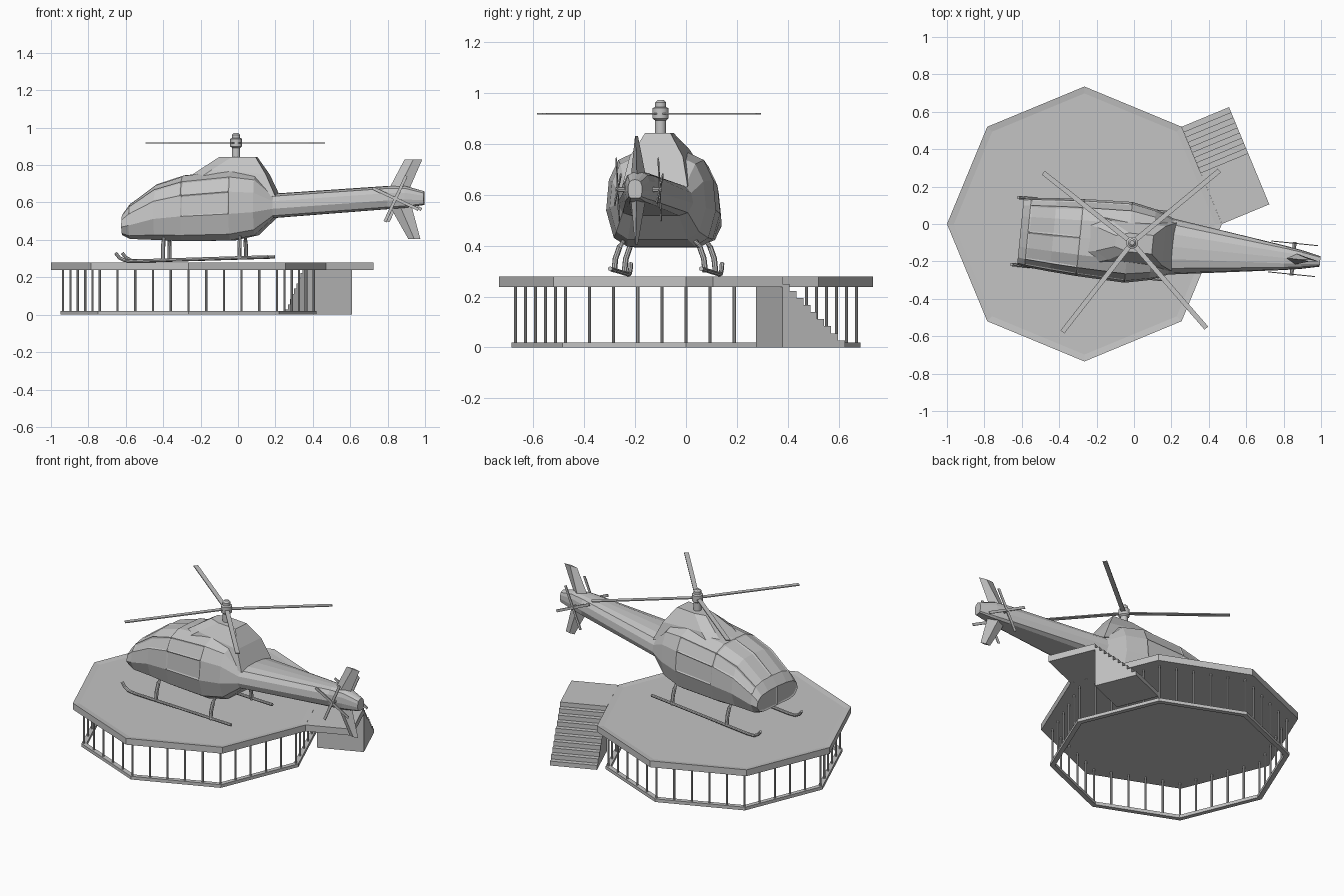
import bpy, bmesh
from math import sin, cos, pi, radians
from mathutils import Matrix, Vector

cube = bpy.data.objects.get("Cube")
if cube:
    bpy.data.objects.remove(cube)

grey = bpy.data.materials.new("plain grey")
grey.use_nodes = True
tone = (0.55, 0.55, 0.55, 1)
grey.diffuse_color = tone
grey.node_tree.nodes["Principled BSDF"].inputs["Base Color"].default_value = tone

# Placement of the pad and of the parked helicopter
PAD = Matrix.Translation((-0.265, 0, 0))
HELI = Matrix.Translation((-0.01, -0.1, 0)) @ Matrix.Rotation(radians(-5.7), 4, "Z")


def finish(bm, name, place, smooth=False):
    bmesh.ops.recalc_face_normals(bm, faces=bm.faces)
    mesh = bpy.data.meshes.new(name)
    bm.to_mesh(mesh)
    bm.free()
    mesh.transform(place)
    mesh.materials.append(grey)
    obj = bpy.data.objects.new(name, mesh)
    bpy.context.collection.objects.link(obj)
    if smooth:
        bpy.ops.object.select_all(action="DESELECT")
        obj.select_set(True)
        bpy.context.view_layer.objects.active = obj
        bpy.ops.object.shade_smooth_by_angle(angle=radians(40))
    return obj


def loft(bm, rings, caps=True):
    """Skin equal-length closed rings; returns faces keyed by (ring, side)."""
    rows = [[bm.verts.new(p) for p in ring] for ring in rings]
    count = len(rows[0])
    faces = {}
    for r in range(len(rows) - 1):
        for i in range(count):
            k = (i + 1) % count
            faces[r, i] = bm.faces.new((rows[r][i], rows[r][k], rows[r + 1][k], rows[r + 1][i]))
    if caps:
        bm.faces.new(rows[0])
        bm.faces.new(rows[-1])
    return faces, rows


def ring(radius, z, sides=8):
    return [(radius * cos(2 * pi * i / sides), radius * sin(2 * pi * i / sides), z) for i in range(sides)]


def tube(name, points, radius, place, sides=8):
    bm = bmesh.new()
    pts = [Vector(p) for p in points]
    rings = []
    for i, p in enumerate(pts):
        way = (pts[min(i + 1, len(pts) - 1)] - pts[max(i - 1, 0)]).normalized()
        side = way.cross(Vector((0, 1, 0)) if abs(way.y) < 0.7 else Vector((1, 0, 0))).normalized()
        up = way.cross(side)
        rings.append([p + radius * (side * cos(2 * pi * k / sides) + up * sin(2 * pi * k / sides))
                      for k in range(sides)])
    loft(bm, rings)
    return finish(bm, name, place, True)


# Octagonal deck with a slightly recessed top
bm = bmesh.new()
loft(bm, [ring(0.735, 0.238), ring(0.735, 0.278)])
bm.faces.ensure_lookup_table()
bmesh.ops.recalc_face_normals(bm, faces=bm.faces)
bmesh.ops.inset_region(bm, faces=[bm.faces[-1]], thickness=0.037, depth=-0.005)
finish(bm, "pad_deck", PAD)

# Ground ring
bm = bmesh.new()
loop = [ring(0.685, 0), ring(0.685, 0.02), ring(0.655, 0.02), ring(0.655, 0), ring(0.685, 0)]
loft(bm, loop, caps=False)
bmesh.ops.remove_doubles(bm, verts=bm.verts, dist=0.0001)
finish(bm, "pad_base_ring", PAD)

# Support posts, five spaces on each side
bm = bmesh.new()
corners = [Vector(p) for p in ring(0.67, 0.13)]
for i in range(8):
    for step in range(5):
        spot = corners[i].lerp(corners[(i + 1) % 8], step / 5)
        bmesh.ops.create_cone(bm, segments=8, radius1=0.006, radius2=0.006, depth=0.22,
                              matrix=Matrix.Translation(spot))
finish(bm, "pad_posts", PAD)

# Stair block and landing, one stepped profile along a deck edge
RUN, TOP, END, STEPS = 0.266, 0.278, 0.5625, 9
profile = [(0, 0), (RUN, 0), (RUN, 0.238), (END, 0.238), (END, TOP), (RUN, TOP)]
for n in range(STEPS, 0, -1):
    height = TOP * n / (STEPS + 1)
    profile += [(RUN * n / STEPS, height), (RUN * (n - 1) / STEPS, height)]
bm = bmesh.new()
loft(bm, [[(s, w, z) for s, z in profile] for w in (0, 0.274)])
finish(bm, "stairs_and_landing",
       Matrix.Translation((0.255, 0.52, 0)) @ Matrix.Rotation(radians(-67.5), 4, "Z"))

# Fuselage and boom: one cross-section scaled along the length
SECTION = [(0.62, 0), (0.86, 0.09), (1, 0.38), (0.95, 0.7), (0.78, 0.91), (0.45, 1)]
STATIONS = [  # length, floor, roof, half width
    (-0.6, 0.425, 0.54, 0.178), (-0.56, 0.405, 0.595, 0.185), (-0.425, 0.4, 0.695, 0.197),
    (-0.28, 0.393, 0.742, 0.207), (-0.02, 0.397, 0.77, 0.217), (0.11, 0.425, 0.75, 0.19),
    (0.21, 0.518, 0.645, 0.15), (0.82, 0.565, 0.686, 0.065), (0.91, 0.572, 0.686, 0.05),
    (1.01, 0.587, 0.657, 0.028)]
rings = []
for x, low, high, wide in STATIONS:
    half = [(x, wide * w, low + (high - low) * t) for w, t in SECTION]
    rings.append([(x, 0, low)] + half + [(x, 0, high + 0.003)] + [(a, -b, c) for a, b, c in reversed(half)])
bm = bmesh.new()
skin, rows = loft(bm, rings, caps=False)
nose = rows[0]
nose_panes = [bm.faces.new(nose[:8]), bm.faces.new(nose[7:] + nose[:1])]
bm.faces.new(rows[-1])
bmesh.ops.recalc_face_normals(bm, faces=bm.faces)
# Recessed glazing: nose, windscreen, side windows and doors
panes = [[f] for f in nose_panes]
for mirror in (False, True):
    def side(r, i):
        return skin[r, 13 - i if mirror else i]
    panes += [[side(r, i) for r in (1, 2) for i in (5, 6)],
              [side(1, 4), side(2, 4)], [side(3, 4)], [side(3, 3)]]
for pane in panes:
    bmesh.ops.inset_region(bm, faces=pane, thickness=0.01, depth=-0.004)
finish(bm, "fuselage", HELI)

# Engine housing on the roof
bm = bmesh.new()
levels = []
for front, back, wide, z_front, z_back in ((-0.27, 0.225, 0.13, 0.72, 0.63),
                                           (-0.19, 0.17, 0.105, 0.775, 0.75),
                                           (-0.09, 0.11, 0.05, 0.842, 0.842)):
    levels.append([(front, wide * 0.6, z_front), (front + 0.07, wide, z_front), (back, wide, z_back),
                   (back, -wide, z_back), (front + 0.07, -wide, z_front), (front, -wide * 0.6, z_front)])
loft(bm, levels)
finish(bm, "engine_housing", HELI)

# Rotor mast and hub
bm = bmesh.new()
loft(bm, [ring(r, z, 16) for r, z in ((0.022, 0.83), (0.022, 0.892), (0.032, 0.9), (0.032, 0.94),
                                      (0.022, 0.945), (0.022, 0.962), (0.012, 0.972))])
finish(bm, "rotor_hub", HELI, True)


def blade(name, place, length, width, thick):
    bm = bmesh.new()
    bmesh.ops.create_cube(bm, size=1)
    bmesh.ops.transform(bm, verts=bm.verts, matrix=Matrix.Translation((length / 2, 0, 0))
                        @ Matrix.Diagonal((length, width, thick, 1)))
    finish(bm, name, place)


# Main rotor blades
for angle in (39.6, 141.8, 232, 311):
    blade("main_blade", Matrix.Translation((-0.01, -0.1, 0.918)) @ Matrix.Rotation(radians(angle), 4, "Z"),
          0.605, 0.026, 0.006)

# Tail fins: swept, tapering to a thin tip
for name, low, high in (("upper_fin", (0.82, 0.93, 0.67), (0.905, 1.0, 0.83)),
                        ("lower_fin", (0.82, 0.94, 0.59), (0.925, 0.99, 0.405))):
    bm = bmesh.new()
    loft(bm, [[(a, 0, z), ((a + b) / 2, t, z), (b, 0, z), ((a + b) / 2, -t, z)]
              for (a, b, z), t in ((low, 0.03), (high, 0.006))])
    finish(bm, name, HELI)

# Tail rotors on both sides of the boom
tube("tail_rotor_shaft", [(0.865, -0.09, 0.62), (0.865, 0.09, 0.62)], 0.01, HELI)
for y in (-0.083, 0.083):
    for angle in range(25, 360, 90):
        turn = Matrix.Rotation(radians(angle), 4, "Y") @ Matrix.Rotation(pi / 2, 4, "X")
        blade("tail_blade", HELI @ Matrix.Translation((0.865, y, 0.62)) @ turn, 0.135, 0.016, 0.005)

# Landing skids with upturned toes, and curved struts
for y in (-0.18, 0.18):
    tube("skid", [(-0.63, y, 0.33), (-0.61, y, 0.305), (-0.58, y, 0.29), (-0.53, y, 0.287), (0.19, y, 0.309)],
         0.009, HELI)
    for x in (-0.375, 0.035):
        arc = [(x, y * (0.6 + 0.4 * sin(t * pi / 8)), 0.295 + 0.14 * cos(t * pi / 8)) for t in range(5)]
        tube("skid_strut", arc, 0.011, HELI)
